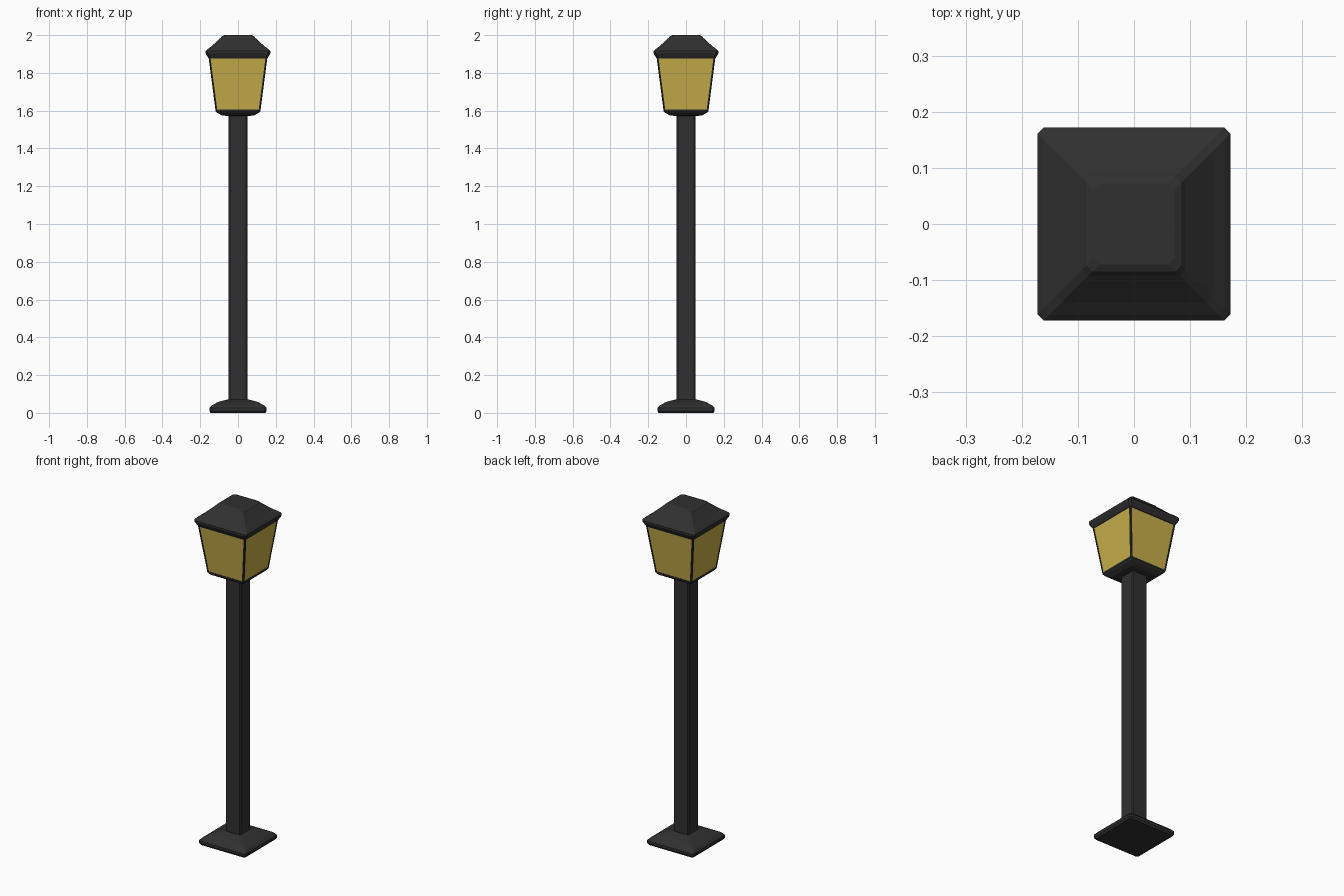
import bpy, bmesh

if "Cube" in bpy.data.objects:
    bpy.data.objects.remove(bpy.data.objects["Cube"])


def material(name, color):
    m = bpy.data.materials.new(name)
    m.diffuse_color = color
    m.use_nodes = True
    m.node_tree.nodes["Principled BSDF"].inputs["Base Color"].default_value = m.diffuse_color
    return m


METAL = material("dark_metal", (0.03, 0.03, 0.03, 1))
AMBER = material("amber_glass", (0.58, 0.43, 0.07, 1))


def ring(h, c):
    """Square of half width h with corners cut by c."""
    if c == 0:
        return [(h, -h), (h, h), (-h, h), (-h, -h)]
    k = h - c
    return [(h, -k), (h, k), (k, h), (-k, h), (-h, k), (-h, -k), (-k, -h), (k, -h)]


def skin(bm, rings):
    """Capped skin through equal-length rings of 3D points."""
    vs = [[bm.verts.new(p) for p in r] for r in rings]
    n = len(vs[0])
    for a, b in zip(vs, vs[1:]):
        for i in range(n):
            j = (i + 1) % n
            bm.faces.new((a[i], a[j], b[j], b[i]))
    bm.faces.new(vs[0][::-1])
    bm.faces.new(vs[-1])


def finish(name, bm, mat):
    bmesh.ops.recalc_face_normals(bm, faces=bm.faces[:])
    me = bpy.data.meshes.new(name)
    bm.to_mesh(me)
    bm.free()
    me.materials.append(mat)
    ob = bpy.data.objects.new(name, me)
    bpy.context.collection.objects.link(ob)
    return ob


def square_loft(name, profile, cut, mat):
    """Loft squares along z; profile is a list of (half width, z)."""
    bm = bmesh.new()
    skin(bm, [[(x, y, z) for x, y in ring(h, cut)] for h, z in profile])
    return finish(name, bm, mat)


# Foot plate and post
square_loft("base", [(0.145, 0), (0.152, 0.01), (0.152, 0.025), (0.138, 0.04),
                     (0.105, 0.058), (0.06, 0.07), (0.045, 0.072)], 0.008, METAL)
square_loft("post", [(0.049, 0.05), (0.049, 1.59)], 0.006, METAL)

# Tray under the lantern
square_loft("lantern_tray", [(0.06, 1.572), (0.085, 1.575), (0.11, 1.588),
                             (0.119, 1.598), (0.119, 1.606), (0.11, 1.608)],
            0.008, METAL)

# Tapered glass
square_loft("glass", [(0.116, 1.6), (0.152, 1.885)], 0, AMBER)

# Corner bars of the frame
bm = bmesh.new()
for sx in (-1, 1):
    for sy in (-1, 1):
        rings = []
        for h, z in ((0.119, 1.6), (0.156, 1.885)):
            a, b = h - 0.01, h - 0.004
            rings.append([(sx * x, sy * y, z) for x, y in
                          ((a, a), (h, a), (h, b), (b, h), (a, h))])
        skin(bm, rings)
finish("corner_bars", bm, METAL)

# Roof with overhanging rim
square_loft("roof", [(0.155, 1.876), (0.158, 1.88), (0.172, 1.905), (0.172, 1.915),
                     (0.162, 1.925), (0.14, 1.941), (0.092, 1.985), (0.085, 1.994),
                     (0.072, 2.0)], 0.011, METAL)
